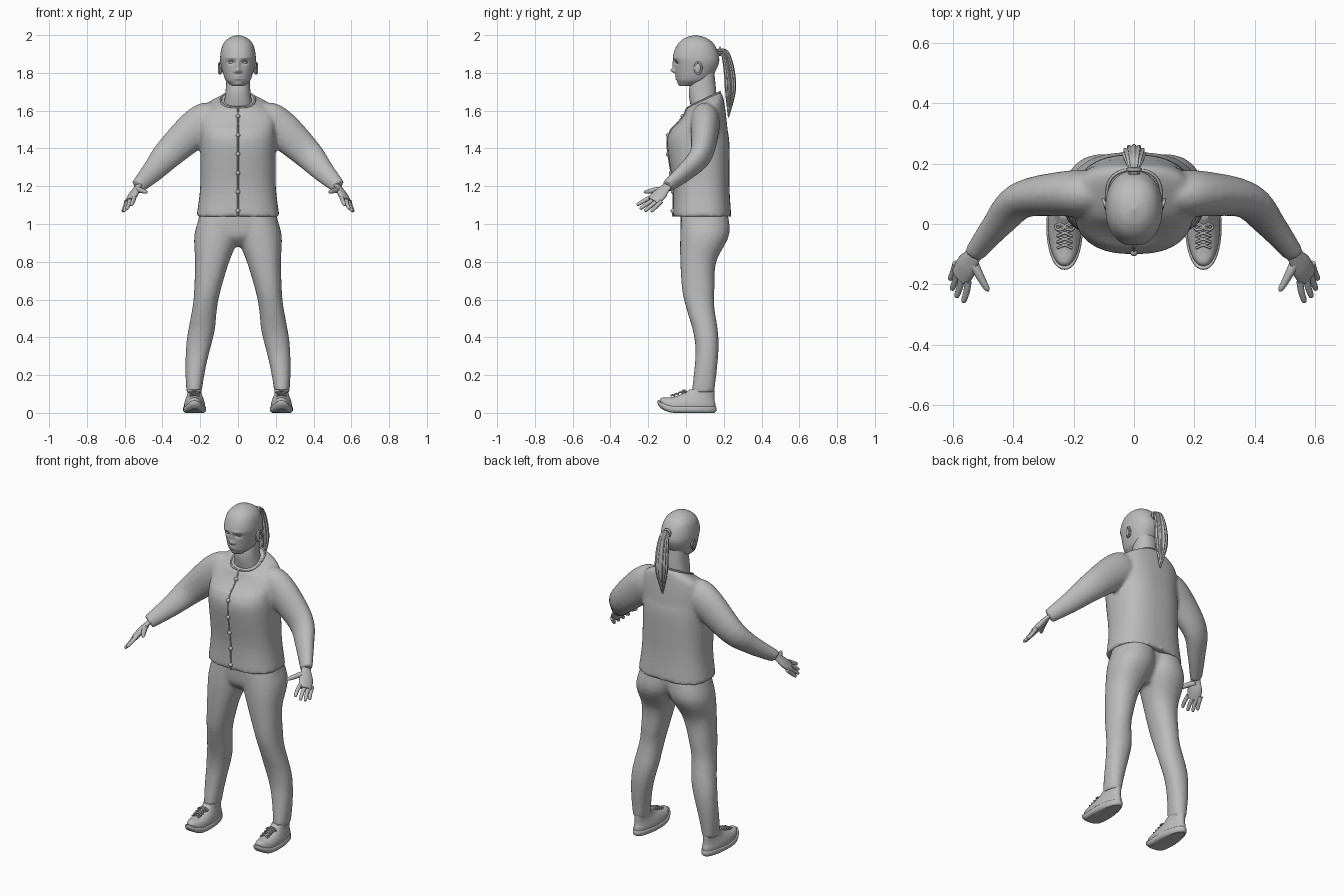
import bpy, bmesh, math
from mathutils import Vector, Matrix

if "Cube" in bpy.data.objects:
    bpy.data.objects.remove(bpy.data.objects["Cube"], do_unlink=True)

grey = bpy.data.materials.new("plain grey")
grey.use_nodes = True
grey.diffuse_color = (.5, .5, .5, 1)
for node in grey.node_tree.nodes:
    if node.type == 'BSDF_PRINCIPLED':
        node.inputs["Base Color"].default_value = grey.diffuse_color


def spline(rows, steps):
    """Smooth in-between rows through the given key rows."""
    path = []
    last = len(rows) - 1
    for i in range(last):
        before, start, end, after = (rows[min(max(i + k, 0), last)] for k in (-1, 0, 1, 2))
        for k in range(steps):
            t = k / steps
            path.append(tuple(
                q + t * ((r - p) / 2 + t * (p - 2.5 * q + 2 * r - s / 2
                                            + t * (1.5 * (q - r) + (s - p) / 2)))
                for p, q, r, s in zip(before, start, end, after)))
    return path + [rows[-1]]


def oval(sides, power):
    """Unit superellipse."""
    def bend(value):
        return math.copysign(abs(value) ** (2 / power), value)
    angles = [math.tau * i / sides for i in range(sides)]
    return [(bend(math.cos(angle)), bend(math.sin(angle))) for angle in angles]


def stack(rows, sides=40, power=2.2, steps=5, centre=lambda z: 0):
    """Level rings from rows of (height, half width, front, back)."""
    rings = []
    for z, half, front, back in spline(rows, steps):
        middle, deep = (front + back) / 2, (back - front) / 2
        rings.append([Vector((centre(z) + half * u, middle + deep * v, z))
                      for u, v in oval(sides, power)])
    return rings


def tube(rows, ref=(0, 1, 0), flat=1, sides=16, steps=4, wave=0, lobes=0):
    """Rings across a path of (x, y, z, radius), flattened along ref."""
    path = spline(rows, steps)
    spots = [Vector(row[:3]) for row in path]
    rings = []
    for i, row in enumerate(path):
        way = (spots[min(i + 1, len(spots) - 1)] - spots[max(i - 1, 0)]).normalized()
        thin = (Vector(ref) - way * way.dot(Vector(ref))).normalized()
        wide = way.cross(thin)
        ring = []
        for k, (u, v) in enumerate(oval(sides, 2)):
            radius = row[3] * (1 + wave * math.cos(lobes * math.tau * k / sides))
            ring.append(spots[i] + radius * (thin * flat * u + wide * v))
        rings.append(ring)
    return rings


def cord(points, radius, **options):
    """Thin round strip along plain points."""
    return tube([(*point, radius) for point in points], sides=8, **options)


def loft(bm, rings):
    loops = [[bm.verts.new(point) for point in ring] for ring in rings]
    for low, high in zip(loops, loops[1:]):
        for i in range(len(low)):
            j = (i + 1) % len(low)
            bm.faces.new((low[i], low[j], high[j], high[i]))
    bm.faces.new(loops[0][::-1])
    bm.faces.new(loops[-1])


def both(bm, rings):
    """Loft the part on the left and mirror it to the right."""
    loft(bm, rings)
    loft(bm, [[Vector((-point.x, point.y, point.z)) for point in ring] for ring in rings])


def ball(bm, spot, size):
    bmesh.ops.create_uvsphere(bm, u_segments=20, v_segments=12, radius=1,
                              matrix=Matrix.Translation(spot) @ Matrix.Diagonal((*size, 1)))


def finish(name, bm, fused=False, angle=60):
    bmesh.ops.recalc_face_normals(bm, faces=bm.faces)
    mesh = bpy.data.meshes.new(name)
    bm.to_mesh(mesh)
    bm.free()
    mesh.materials.append(grey)
    obj = bpy.data.objects.new(name, mesh)
    bpy.context.collection.objects.link(obj)
    for other in bpy.context.selected_objects:
        other.select_set(False)
    obj.select_set(True)
    bpy.context.view_layer.objects.active = obj
    bpy.ops.object.shade_smooth_by_angle(angle=math.radians(angle))
    if fused:  # blend overlapping parts into one soft garment
        fuse = obj.modifiers.new("fuse", 'REMESH')
        fuse.mode, fuse.voxel_size, fuse.use_smooth_shade = 'VOXEL', .01, True
        soft = obj.modifiers.new("soften", 'SMOOTH')
        soft.factor, soft.iterations = .5, 5


# Jacket: body with a neckline dipping at the front, and sleeves
body = stack([(1.04, .22, -.07, .24), (1.2, .2, -.07, .23), (1.42, .2, -.1, .23), (1.5, .2, -.08, .22),
              (1.57, .2, -.04, .21), (1.62, .18, -.01, .2), (1.65, .12, 0, .19), (1.66, .09, .01, .18)],
             power=2.5)
for ring in body:
    for point in ring:
        point.z += min(max(point.z - 1.5, 0) * 3, .5) * (point.y - .1)
bm = bmesh.new()
loft(bm, body)
both(bm, tube([(.08, .1, 1.58, .06), (.15, .1, 1.55, .1), (.23, .1, 1.5, .1), (.37, .08, 1.37, .08),
               (.45, 0, 1.28, .06), (.53, -.1, 1.2, .04)], flat=.75, sides=28))
finish("jacket", bm, fused=True)

# Neckline trim, button band and buttons follow the body rings
bm = bmesh.new()
loft(bm, cord(body[-1] + body[-1][:1], .005, ref=(0, 0, 1), steps=1))
finish("neckline_trim", bm)
front = [min(ring, key=lambda point: point.y) for ring in body]
for point in front:
    point.x = 0
bm = bmesh.new()
loft(bm, cord(front, .004, ref=(1, 0, 0), steps=1))
finish("button_band", bm)
bm = bmesh.new()
for i in range(6):
    height = 1.07 + i * .1
    low, high = next((a, b) for a, b in zip(front, front[1:]) if b.z >= height)
    ball(bm, low.lerp(high, (height - low.z) / (high.z - low.z)), (.012, .012, .012))
finish("buttons", bm)

# Trousers: bowed legs and a pelvis
bm = bmesh.new()
both(bm, stack([(.11, .04, .03, .15), (.3, .06, .05, .17), (.42, .07, .04, .17), (.56, .065, 0, .15),
                (.65, .07, -.02, .15), (.8, .09, -.03, .16), (.95, .12, -.03, .23), (1.1, .1, -.02, .21)],
               centre=lambda z: .23 - .13 * z ** 1.5 + .01 * math.sin(z * 7) * (z < .45)))
loft(bm, stack([(.88, .05, .03, .13), (.93, .15, -.02, .17), (1, .21, -.03, .2), (1.1, .19, -.03, .2)]))
finish("trousers", bm, fused=True)


def shoe(rows, name):
    """Part of both shoes, with an upturned toe and a narrower heel."""
    rings = stack(rows, steps=3)
    for ring in rings:
        for point in ring:
            point.z += 4.5 * max(0, -.06 - point.y) ** 2
            point.x = .23 + point.x * (1 - max(0, point.y))
    bm = bmesh.new()
    both(bm, rings)
    finish(name, bm, angle=40)


shoe([(0, .05, -.13, .15), (.01, .06, -.15, .16), (.03, .06, -.15, .16), (.035, .05, -.14, .15)], "shoe_soles")
shoe([(.03, .055, -.14, .155), (.05, .055, -.135, .155), (.07, .05, -.11, .15), (.1, .04, -.02, .15),
      (.125, .04, .02, .15)], "shoe_uppers")

# Laces: crossed cords and bow loops
bm = bmesh.new()
for side in (1, -1):
    for k in range(4):
        middle = Vector((.23, .02 * k - .07, .09 + .007 * k))
        reach = Vector((side * .025, .01, 0))
        both(bm, cord([middle - reach, middle + Vector((0, 0, .006)), middle + reach], .004))
    turns = [math.tau * i / 10 for i in range(11)]
    both(bm, cord([(.23 + side * .016 * (1 - math.cos(a)), .01 * math.sin(a) - .01, .12 - .006 * (1 - math.cos(a)))
                   for a in turns], .004, ref=(0, 0, 1), steps=1))
finish("shoe_laces", bm)

# Hands: palm, four fanned fingers and a thumb
bm = bmesh.new()
both(bm, tube([(.515, -.08, 1.215, .026), (.535, -.11, 1.19, .03), (.555, -.14, 1.155, .042),
               (.575, -.175, 1.12, .038)], ref=(-.7, .3, -.6), flat=.45))
bulge = Vector((.01, -.01, -.01))
for i in range(4):
    fan = math.sin(math.pi * i / 3) * bulge
    base = Vector((.55, -.19, 1.14)).lerp(Vector((.59, -.13, 1.12)), i / 3) + fan
    tip = Vector((.565, -.26, 1.1)).lerp(Vector((.61, -.185, 1.065)), i / 3) + fan
    both(bm, tube([(*base, .012), (*(base.lerp(tip, .5) - bulge / 3), .011), (*base.lerp(tip, .9), .009),
                   (*tip, .004)], sides=12))
both(bm, tube([(.54, -.11, 1.18, .016), (.52, -.155, 1.18, .015), (.49, -.21, 1.17, .01),
               (.48, -.22, 1.17, .004)], ref=(1, 0, 0), sides=12))
finish("hands", bm)

# Neck
bm = bmesh.new()
loft(bm, stack([(1.6, .08, .03, .165), (1.7, .066, .015, .16), (1.8, .06, .04, .15)]))
finish("neck", bm)

# Head with a modelled face: (across, height, spread across, spread in height, push)
features = {
    "socket": (.035, 1.856, .018, .011, .012), "brow": (.034, 1.88, .026, .008, -.004),
    "nose tip": (0, 1.812, .012, .012, -.024), "nose bridge": (0, 1.84, .01, .024, -.012),
    "nostril": (.015, 1.807, .007, .007, -.008), "lips": (0, 1.775, .02, .012, -.009),
    "mouth": (0, 1.775, .024, .003, .006), "chin": (0, 1.742, .02, .01, -.005)}
rings = stack([(1.73, .03, -.03, .03), (1.745, .05, -.04, .09), (1.77, .07, -.05, .13), (1.84, .09, -.06, .17),
               (1.89, .094, -.068, .174), (1.95, .08, -.045, .15), (1.985, .048, -.005, .107),
               (2, .005, .045, .055)], sides=128, steps=12)
for ring in rings:
    for point in ring:
        if point.y < .02:
            point.y += sum(push * math.exp(-((abs(point.x) - x) / wide) ** 2 - ((point.z - z) / tall) ** 2)
                           for x, z, wide, tall, push in features.values())
bm = bmesh.new()
loft(bm, rings)
finish("head", bm, angle=80)

# Eyes with upper lids
bm = bmesh.new()
for side in (1, -1):
    ball(bm, (side * .035, -.038, 1.854), (.015, .012, .008))
both(bm, cord([(.02, -.05, 1.855), (.035, -.052, 1.863), (.05, -.042, 1.856)], .003))
finish("eyes", bm)

# Ears with raised rims
bm = bmesh.new()
for side in (1, -1):
    ball(bm, (side * .09, .062, 1.825), (.01, .018, .03))
turns = [math.tau * i / 20 for i in range(21)]
both(bm, cord([(.096 + .006 * math.cos(a), .064 + .018 * math.cos(a), 1.825 + .03 * math.sin(a)) for a in turns],
              .005, ref=(1, 0, 0), steps=1))
finish("ears", bm)

# Ponytail in ridged strands, with its tie
bm = bmesh.new()
loft(bm, tube([(0, .15, 1.9, .02), (0, .18, 1.915, .018), (0, .21, 1.895, .028), (0, .23, 1.8, .036),
               (0, .235, 1.7, .034), (0, .225, 1.565, .004)],
              flat=.75, sides=72, steps=6, wave=.1, lobes=12))
finish("ponytail", bm, angle=70)
bm = bmesh.new()
loft(bm, cord([(.02 * math.cos(a), .18, 1.914 + .02 * math.sin(a)) for a in turns], .006, steps=1))
finish("hair_tie", bm)
